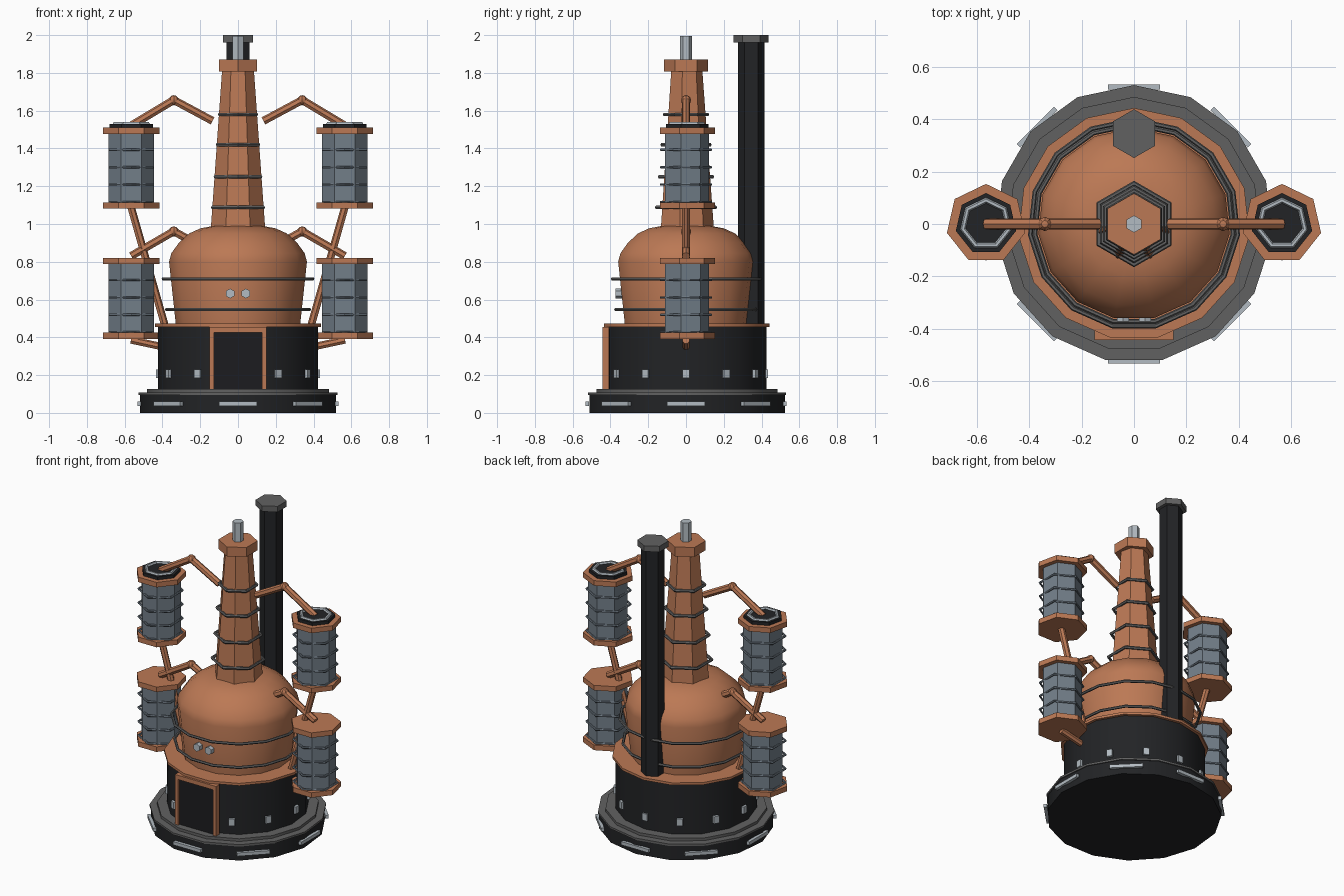
import bpy, bmesh
from math import sin, cos, pi, radians
from mathutils import Vector, Matrix

if "Cube" in bpy.data.objects:
    bpy.data.objects.remove(bpy.data.objects["Cube"])


def material(name, rgb):
    m = bpy.data.materials.new(name)
    m.diffuse_color = (*rgb, 1)
    m.use_nodes = True
    m.node_tree.nodes["Principled BSDF"].inputs["Base Color"].default_value = m.diffuse_color
    return m


COPPER = material("copper", (0.50, 0.19, 0.09))
BLACK = material("black_iron", (0.016, 0.017, 0.019))
GREY = material("dark_grey", (0.12, 0.12, 0.12))
STEEL = material("steel", (0.17, 0.21, 0.25))
SILVER = material("silver", (0.45, 0.50, 0.54))
DOOR = material("door_black", (0.012, 0.012, 0.014))


def finish(name, bm, mat, matrix=None):
    if matrix:
        bm.transform(matrix)
    bmesh.ops.recalc_face_normals(bm, faces=bm.faces[:])
    me = bpy.data.meshes.new(name)
    bm.to_mesh(me)
    bm.free()
    ob = bpy.data.objects.new(name, me)
    bpy.context.collection.objects.link(ob)
    me.materials.append(mat)
    bpy.ops.object.select_all(action='DESELECT')
    ob.select_set(True)
    bpy.context.view_layer.objects.active = ob
    bpy.ops.object.shade_smooth_by_angle(angle=radians(30))
    return ob


def lathe(name, profile, n, mat, x=0, y=0, matrix=None):
    """Closed n-sided solid from (radius, z) points; first corner faces +y."""
    bm = bmesh.new()
    rings = [[bm.verts.new((x + r * sin(2 * pi * k / n), y + r * cos(2 * pi * k / n), z))
              for k in range(n)] for r, z in profile]
    for a, b in zip(rings, rings[1:]):
        for k in range(n):
            j = (k + 1) % n
            bm.faces.new((a[k], a[j], b[j], b[k]))
    bm.faces.new(rings[0])
    bm.faces.new(rings[-1])
    return finish(name, bm, mat, matrix)


def disc(name, r, z0, z1, n, mat, x=0, y=0):
    return lathe(name, [(r, z0), (r, z1)], n, mat, x, y)


def hoop(name, r, z, t, n, mat, x=0):
    """Thin ring with a six-sided section."""
    bm = bmesh.new()
    rows = []
    for k in range(n):
        a = 2 * pi * k / n
        rows.append([bm.verts.new((x + (r + t * cos(b)) * sin(a), (r + t * cos(b)) * cos(a), z + t * sin(b)))
                     for b in (i * pi / 3 for i in range(6))])
    for k in range(n):
        a, b = rows[k], rows[(k + 1) % n]
        for i in range(6):
            bm.faces.new((a[i], a[(i + 1) % 6], b[(i + 1) % 6], b[i]))
    return finish(name, bm, mat)


def rod(name, p, q, r, mat, n=7):
    p, q = Vector(p), Vector(q)
    rot = (q - p).to_track_quat('Z', 'Y').to_matrix().to_4x4()
    return lathe(name, [(r, 0), (r, (q - p).length)], n, mat, matrix=Matrix.Translation(p) @ rot)


def ball(name, p, r, mat):
    bm = bmesh.new()
    bmesh.ops.create_uvsphere(bm, u_segments=8, v_segments=6, radius=r)
    return finish(name, bm, mat, Matrix.Translation(p))


def box(name, center, size, mat, turn=0):
    """Box placed in front (-y), then turned about the z axis."""
    bm = bmesh.new()
    bmesh.ops.create_cube(bm, size=1)
    return finish(name, bm, mat, Matrix.Rotation(turn, 4, 'Z') @ Matrix.Translation(center)
                  @ Matrix.Diagonal((*size, 1)))


# Base and firebox
disc("base", 0.523, 0, 0.097, 15, BLACK)
disc("base_rim", 0.53, 0.095, 0.108, 15, GREY)
disc("base_step", 0.485, 0.105, 0.126, 15, GREY)
disc("firebox", 0.425, 0.12, 0.46, 15, BLACK)
disc("firebox_flange", 0.443, 0.456, 0.472, 15, COPPER)
for k in range(8):
    box(f"base_plate_{k}", (0, -0.523, 0.048), (0.2, 0.02, 0.022), SILVER, k * pi / 4)
for k in range(1, 12):
    box(f"vent_{k}", (0, -0.422, 0.208), (0.036, 0.024, 0.046), SILVER, k * pi / 6)

# Firebox door with copper frame
box("door", (0, -0.418, 0.285), (0.27, 0.024, 0.32), DOOR)
box("door_frame_top", (0, -0.425, 0.44), (0.30, 0.036, 0.028), COPPER)
for s in (-1, 1):
    box("door_frame_side", (s * 0.138, -0.425, 0.285), (0.024, 0.036, 0.32), COPPER)

# Pot, bands and gauges
lathe("pot", [(0.33, 0.46), (0.367, 0.80), (0.355, 0.845), (0.315, 0.90), (0.26, 0.95),
              (0.20, 0.977), (0.13, 0.99)], 15, COPPER)
hoop("lower_band", 0.38, 0.547, 0.009, 15, GREY)
hoop("upper_band", 0.398, 0.71, 0.009, 15, GREY)
for s in (-1, 1):
    lathe("gauge", [(0.026, 0.34), (0.026, 0.372)], 6, SILVER,
          matrix=Matrix.Translation((s * 0.042, 0, 0.632)) @ Matrix.Rotation(pi / 2, 4, 'X'))

# Tapered column with hoops, cap and outlet
lathe("column", [(0.148, 0.97), (0.086, 1.82)], 7, COPPER)
for r, z in ((0.155, 1.088), (0.139, 1.25), (0.126, 1.42), (0.113, 1.58)):
    hoop("column_hoop", r, z, 0.010, 6, GREY)
disc("column_cap", 0.117, 1.808, 1.87, 6, COPPER)
disc("outlet", 0.033, 1.86, 1.995, 6, SILVER)

# Chimney
disc("chimney", 0.07, 0.46, 1.97, 6, BLACK, y=0.345)
disc("chimney_cap", 0.093, 1.962, 2.0, 6, GREY, y=0.345)

# Condensers and their pipes on both sides
for s, side in ((-1, "left"), (1, "right")):
    X = s * 0.565
    for z, level in ((0.392, "lower"), (1.082, "upper")):
        tag = f"{side}_{level}"
        disc(f"{tag}_condenser", 0.123, z + 0.02, z + 0.41, 7, STEEL, X)
        disc(f"{tag}_bottom_flange", 0.153, z, z + 0.033, 7, COPPER, X)
        disc(f"{tag}_top_flange", 0.153, z + 0.395, z + 0.428, 7, COPPER, X)
        for k in range(4):
            hoop(f"{tag}_hoop", 0.132, z + 0.035 + 0.092 * k, 0.007, 6, STEEL, X)
    disc(f"{side}_condenser_lid", 0.118, 1.505, 1.53, 7, BLACK, X)
    hoop(f"{side}_lid_ring", 0.09, 1.53, 0.011, 7, SILVER, X)
    # bent pipes from the column and from the pot
    for level, pts in (("upper", ((0.565, 1.52), (0.34, 1.655), (0.135, 1.545))),
                       ("lower", ((0.565, 0.83), (0.34, 0.96), (0.24, 0.905)))):
        p = [(s * x, 0, z) for x, z in pts]
        rod(f"{side}_{level}_pipe_outer", p[0], p[1], 0.022, COPPER)
        rod(f"{side}_{level}_pipe_inner", p[1], p[2], 0.022, COPPER)
        ball(f"{side}_{level}_elbow", p[1], 0.027, COPPER)
    # drain pipes
    rod(f"{side}_long_drain", (s * 0.567, 0, 1.09), (s * 0.37, 0, 0.40), 0.021, COPPER)
    rod(f"{side}_short_drain", (s * 0.567, 0, 0.385), (s * 0.39, 0, 0.347), 0.02, COPPER)
